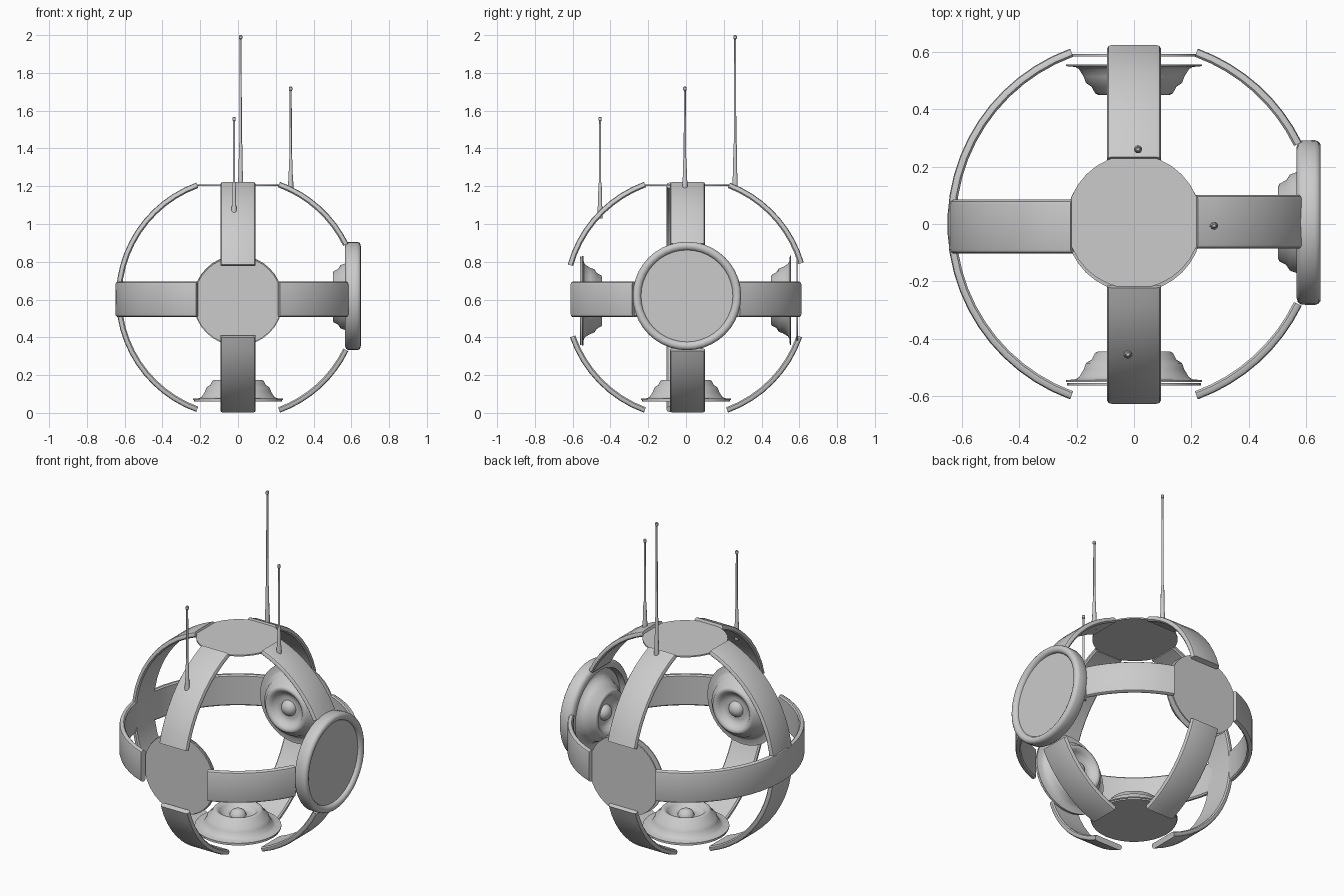
import bpy, bmesh
from math import cos, sin, pi, radians
from mathutils import Vector

if "Cube" in bpy.data.objects:
    bpy.data.objects.remove(bpy.data.objects["Cube"])

C = Vector((0, 0, 0.612))        # centre of the spherical frame
X, Y, Z = Vector((1, 0, 0)), Vector((0, 1, 0)), Vector((0, 0, 1))


def finish(bm, name, angle=35):
    bmesh.ops.remove_doubles(bm, verts=bm.verts, dist=1e-5)
    bmesh.ops.recalc_face_normals(bm, faces=bm.faces)
    me = bpy.data.meshes.new(name)
    bm.to_mesh(me)
    bm.free()
    ob = bpy.data.objects.new(name, me)
    bpy.context.collection.objects.link(ob)
    bpy.ops.object.select_all(action='DESELECT')
    ob.select_set(True)
    bpy.context.view_layer.objects.active = ob
    bpy.ops.object.shade_smooth_by_angle(angle=radians(angle))
    return ob


def loft(name, rings, caps=True, angle=35):
    """Skin a list of closed point rings."""
    bm = bmesh.new()
    vr = [[bm.verts.new(p) for p in ring] for ring in rings]
    n = len(vr[0])
    for a, b in zip(vr, vr[1:]):
        for i in range(n):
            j = (i + 1) % n
            bm.faces.new((a[i], a[j], b[j], b[i]))
    if caps:
        bm.faces.new(vr[0])
        bm.faces.new(vr[-1])
    return finish(bm, name, angle)


def lathe(name, origin, axis, profile, n=32, caps=True, angle=35):
    """Turn (radius, height) points round an axis."""
    u = axis.orthogonal().normalized()
    v = axis.cross(u)
    rings = [[origin + axis * h + (u * cos(2 * pi * i / n) + v * sin(2 * pi * i / n)) * r
              for i in range(n)] for r, h in profile]
    return loft(name, rings, caps, angle)


# rounded cross-section of a frame band: (radial depth, sideways)
SECTION = [(0, -.078), (0, .078), (-.003, .088), (-.011, .0935), (-.023, .0935),
           (-.030, .086), (-.030, -.086), (-.023, -.0935), (-.011, -.0935), (-.003, -.088)]


def band(name, u, v, a0, a1, R=0.65, shift=0.0):
    w = u.cross(v)
    n = max(8, round((a1 - a0) / 6))
    rings = []
    for i in range(n + 1):
        a = radians(a0 + (a1 - a0) * i / n)
        d = u * cos(a) + v * sin(a)
        rings.append([C + d * (R + r) + w * (s + shift) for r, s in SECTION])
    return loft(name, rings)


# frame bands, side-to-side upright circle
band("upper_right_band", X, Z, 26, 70, shift=-.008)
band("lower_right_band", X, -Z, 26, 70, shift=.008)
band("left_upright_band", -X, Z, -70, 70, R=.646, shift=-.009)
# front-to-back upright circle
band("upper_front_band", -Y, Z, 15.5, 70)
band("lower_front_band", -Y, -Z, 19, 70)
band("upper_back_band", Y, Z, 16.5, 69)
band("lower_back_band", Y, -Z, 19, 70)
# level circle
band("front_right_band", X, -Y, 26, 70, shift=.011)
band("back_right_band", X, Y, 26, 70, shift=-.011)
band("left_level_band", -X, Y, -70, 70, shift=.011)

# thin round cover plates
for name, pos, axis in (("top_plate", (0, .008, 1.204), Z),
                        ("bottom_plate", (0, 0, .064), Z),
                        ("front_plate", (0, -.558, .593), Y),
                        ("back_plate", (0, .588, .597), Y)):
    lathe(name, Vector(pos), axis, [(.234, -.004), (.234, .004)])

# loudspeakers facing into the frame
SPEAKER = [(.225, -.003), (.238, -.003), (.238, .003), (.205, .006), (.192, .014), (.176, .04),
           (.168, .062), (.148, .075), (.136, .098), (.126, .103), (.112, .1), (.1, .086),
           (.085, .07), (.065, .064), (.046, .066), (.043, .078), (.034, .091), (.018, .1),
           (.002, .103)]
for name, pos, axis in (("bottom_speaker", (0, 0, .072), Z),
                        ("front_speaker", (0, -.547, .593), Y),
                        ("back_speaker", (0, .553, .597), -Y),
                        ("right_speaker", (.605, .005, .615), -X)):
    lathe(name, Vector(pos), axis, SPEAKER, n=36, angle=50)

# right-hand rounded ring and its recessed face
rc = Vector((0, .005, .619))
RING = [(.243, .566), (.262, .566), (.278, .571), (.286, .582), (.287, .63), (.283, .642),
        (.274, .649), (.262, .65), (.25, .645), (.243, .634), (.243, .566)]
lathe("right_ring", rc, X, RING, n=40, caps=False, angle=50)
lathe("right_plate", rc, X, [(.246, .618), (.246, .628)], n=40)

# whip antennas: thick base, thin rod, tip bead
for name, x, y, z0, z1, zb in (("tall_antenna", .014, .26, 1.19, 2.0, 1.43),
                               ("right_antenna", .279, -.006, 1.17, 1.727, 1.35),
                               ("front_antenna", -.021, -.455, 1.03, 1.567, 1.22)):
    h, b = z1 - z0, zb - z0
    lathe(name, Vector((x, y, z0)), Z,
          [(.014, 0), (.014, .055), (.012, .065), (.009, b - .01), (.0065, b),
           (.0055, h - .022), (.009, h - .018), (.009, h - .004), (.005, h)], n=12)
